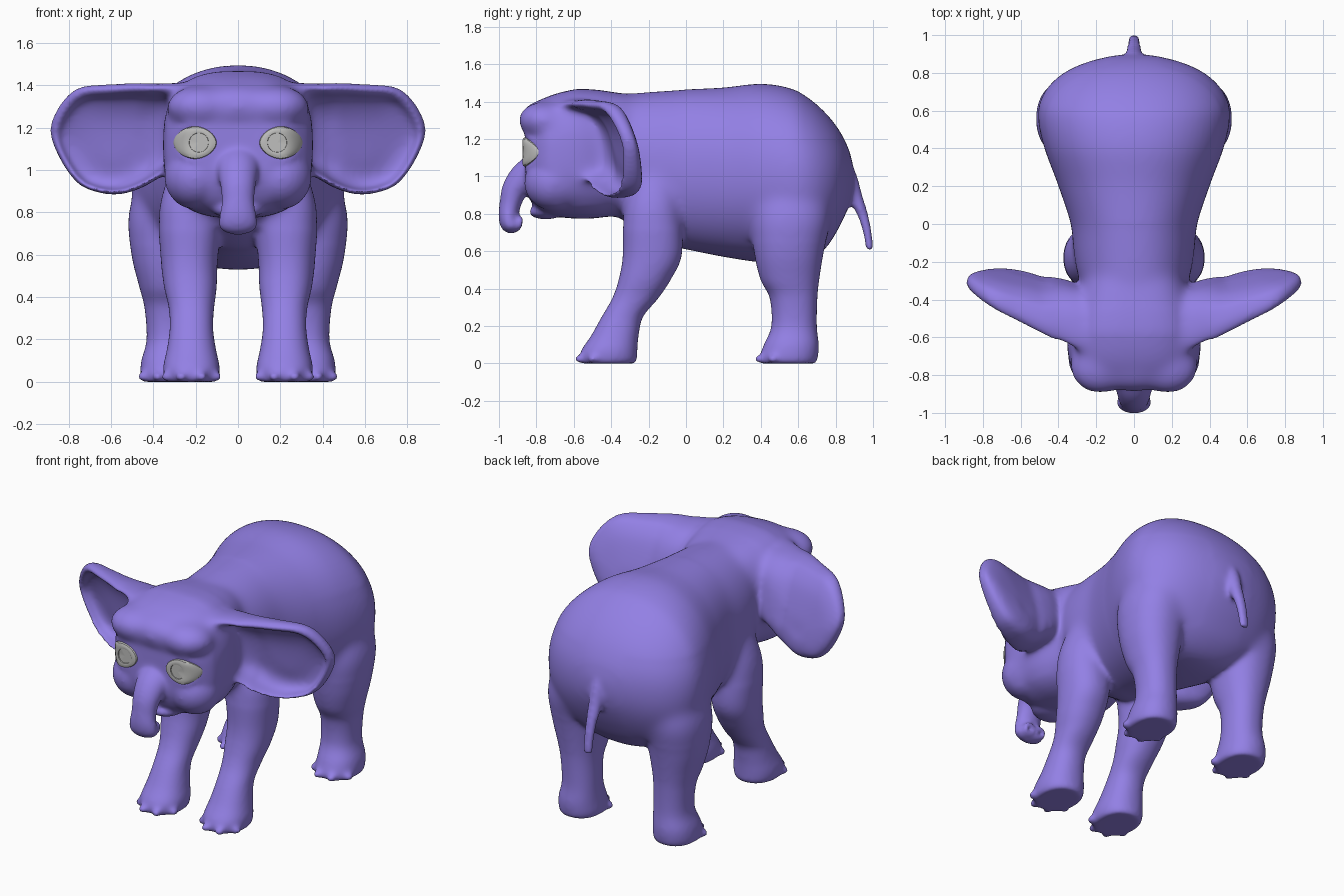
import bpy, bmesh, math
from mathutils import Vector, Matrix

if "Cube" in bpy.data.objects:
    bpy.data.objects.remove(bpy.data.objects["Cube"])

TAU = 2 * math.pi


def material(name, rgb):
    m = bpy.data.materials.new(name)
    m.diffuse_color = (*rgb, 1)
    m.use_nodes = True
    m.node_tree.nodes["Principled BSDF"].inputs["Base Color"].default_value = m.diffuse_color
    return m


purple = material("purple skin", (0.29, 0.215, 0.78))
grey = material("eye grey", (0.52, 0.52, 0.51))


def spline(rows, n=8, closed=False):
    """Catmull-Rom interpolation through rows of numbers."""
    out, k = [], len(rows)
    for i in range(k if closed else k - 1):
        ids = [(i + d) % k if closed else min(max(i + d, 0), k - 1) for d in (-1, 0, 1, 2)]
        for j in range(n):
            t = j / n
            out.append([0.5 * (2 * b + (c - a) * t + (2 * a - 5 * b + 4 * c - d) * t * t
                               + (3 * b - a - 3 * c + d) * t ** 3)
                        for a, b, c, d in zip(*(rows[q] for q in ids))])
    return out if closed else out + [list(rows[-1])]


def loft(bm, rings):
    """Skin a row of rings and cap both ends."""
    vs = [[bm.verts.new(p) for p in r] for r in rings]
    n = len(vs[0])
    for a, b in zip(vs, vs[1:]):
        for i in range(n):
            bm.faces.new((a[i], a[(i + 1) % n], b[(i + 1) % n], b[i]))
    bm.faces.new(vs[0])
    bm.faces.new(vs[-1])


def oval(e=2.0, n=72):
    """Unit superellipse points."""
    for i in range(n):
        c, s = math.cos(TAU * i / n), math.sin(TAU * i / n)
        yield (math.copysign(abs(c) ** (2 / e), c), math.copysign(abs(s) ** (2 / e), s))


def trunk_shape(bm, rows, e):
    # rows: y, half width, bottom z, top z
    loft(bm, [[(w * a, y, (zb + zt) / 2 + (zt - zb) / 2 * b) for a, b in oval(e)]
              for y, w, zb, zt in spline(rows)])


def leg_shape(bm, rows, side):
    # rows: z, centre x, radius x, centre y, radius y
    loft(bm, [[(side * (x + rx * a), y + ry * b, z) for a, b in oval(2.2)]
              for z, x, rx, y, ry in spline(rows)])


def tube(bm, rows):
    # rows: y, z, radius across x, radius in the side plane
    pts = spline(rows)
    rings = []
    for i, (y, z, rx, r) in enumerate(pts):
        p, q = pts[max(i - 1, 0)], pts[min(i + 1, len(pts) - 1)]
        t = Vector((q[0] - p[0], q[1] - p[1])).normalized()
        rings.append([(rx * a, y - t.y * r * b, z + t.x * r * b) for a, b in oval(n=24)])
    loft(bm, rings)


def blob(bm, centre, radii):
    bmesh.ops.create_uvsphere(bm, u_segments=32, v_segments=20, radius=1,
                              matrix=Matrix.Translation(centre) @ Matrix.Diagonal((*radii, 1)))


def eye_shell(bm, s, rows):
    # rows: blend from iris circle (0) to almond (1), scale, depth
    rings = []
    for mix, k, d in rows:
        ring = []
        for (c, z), (ca, za) in zip(oval(2), oval(1.8)):
            x = (.185 + .05 * k * c) * (1 - mix) + (.203 + .102 * k * ca) * mix
            h = .05 * k * z * (1 - mix) + .077 * k * za * mix
            ring.append((s * x, -.868 + 7.5 * max(0, x - .205) ** 2 + d, 1.13 + h))
        rings.append(ring)
    loft(bm, rings)


def finish(bm, name, mat):
    bmesh.ops.recalc_face_normals(bm, faces=bm.faces)
    me = bpy.data.meshes.new(name)
    bm.to_mesh(me)
    bm.free()
    ob = bpy.data.objects.new(name, me)
    bpy.context.collection.objects.link(ob)
    me.materials.append(mat)
    bpy.ops.object.select_all(action='DESELECT')
    ob.select_set(True)
    bpy.context.view_layer.objects.active = ob
    return ob


skin = bmesh.new()

# Torso and rump
trunk_shape(skin, [(-.50, .18, .90, 1.38), (-.40, .24, .82, 1.43), (-.28, .295, .72, 1.445),
                   (-.15, .32, .64, 1.455), (0, .335, .61, 1.465), (.2, .40, .57, 1.475),
                   (.4, .475, .54, 1.495), (.56, .51, .53, 1.47), (.66, .495, .55, 1.415),
                   (.75, .435, .62, 1.335), (.82, .34, .73, 1.245), (.87, .21, .84, 1.145),
                   (.895, .08, .93, 1.05)], 2.15)

# Head, forehead, lower lip
trunk_shape(skin, [(-.86, .18, .96, 1.30), (-.845, .23, .90, 1.34), (-.80, .295, .83, 1.395),
                   (-.72, .345, .79, 1.435), (-.6, .355, .775, 1.465), (-.5, .34, .775, 1.465),
                   (-.38, .30, .79, 1.45), (-.28, .26, .80, 1.43), (-.15, .18, .85, 1.39)], 2.8)
blob(skin, (0, -.75, 1.30), (.25, .14, .11))
blob(skin, (0, -.75, .81), (.12, .09, .04))

# Trunk with curled tip, tail
tube(skin, [(-.78, 1.04, .12, .10), (-.86, .995, .10, .085), (-.915, .93, .085, .07),
            (-.94, .85, .078, .058), (-.95, .785, .088, .053), (-.94, .742, .094, .048),
            (-.90, .745, .08, .038)])
tube(skin, [(.82, 1.10, .06, .05), (.87, .98, .05, .05), (.905, .89, .042, .04),
            (.94, .81, .037, .030), (.968, .71, .034, .024), (.983, .605, .03, .02)])

FRONT_LEG = [(1.12, .20, .07, -.16, .09), (.95, .215, .125, -.17, .13), (.8, .225, .15, -.18, .155),
             (.58, .23, .135, -.18, .158), (.45, .225, .125, -.22, .14), (.35, .22, .108, -.27, .124),
             (.25, .22, .103, -.34, .111), (.15, .22, .117, -.38, .127), (.07, .22, .134, -.41, .15),
             (.02, .22, .13, -.415, .152), (0, .22, .12, -.415, .142)]
REAR_LEG = [(1.05, .28, .15, .57, .16), (.8, .325, .192, .56, .215), (.6, .335, .168, .55, .187),
            (.45, .33, .137, .555, .158), (.35, .325, .117, .575, .128), (.2, .32, .112, .578, .122),
            (.1, .33, .127, .563, .147), (.03, .33, .132, .548, .157), (0, .33, .122, .548, .147)]
EAR = spline([(.24, 1.08), (.22, 1.38), (.42, 1.41), (.6, 1.405), (.75, 1.39), (.84, 1.31),
              (.888, 1.19), (.845, 1.06), (.765, .945), (.68, .90), (.57, .885), (.46, .915),
              (.33, .99)], 6, closed=True)
# Ear section: outline scale, depth behind the front rim
EAR_SECTION = spline([(.05, .12), (.5, .12), (.78, .085), (.87, .02), (.94, 0), (1, .045),
                      (.98, .10), (.92, .14), (.7, .18), (.3, .20), (.05, .20)], 4)

for s in (-1, 1):
    # Legs and toes
    for rows, x, y in ((FRONT_LEG, .22, -.415), (REAR_LEG, .33, .548)):
        leg_shape(skin, rows, s)
        for deg in (-60, -21, 21, 60):
            a = math.radians(deg)
            blob(skin, (s * (x + .134 * math.sin(a)), y - .162 * math.cos(a), .024),
                 (.028, .03, .024))
    # Dished ears, thinning toward the tip
    rings = []
    for k, d in EAR_SECTION:
        ring = []
        for px, pz in EAR:
            x, z = .6 + (px - .6) * k, 1.15 + (pz - 1.15) * k - .1 * (1 - k)
            thin = 1.35 - 1.5 * (x - .35) + 2 * max(0, .48 - x)
            ring.append((s * x, -.65 + .5 * (x - .35) + .22 * (1.38 - z) + d * thin, z))
        rings.append(ring)
    loft(skin, rings)
    # Brow, cheek, eye socket
    blob(skin, (s * .18, -.76, 1.30), (.16, .14, .10))
    blob(skin, (s * .20, -.70, .965), (.15, .165, .15))
    eye_shell(skin, s, [(1, .1, .03), (1, .8, .03), (1, 1.08, .004), (1, 1.25, .012), (1, 1.4, .06),
                        (1, 1.3, .12)])
    # Nostril rim at the trunk tip
    tilt = Matrix.Translation((s * .04, -.89, .747)) @ Matrix.Rotation(math.radians(75), 4, 'X')
    for i in range(16):
        c, n = math.cos(TAU * i / 16), math.sin(TAU * i / 16)
        blob(skin, tilt @ Vector((.028 * c, .028 * n, 0)), (.014, .02, .014))

# Fuse all skin parts into one soft surface
body = finish(skin, "elephant_body", purple)
re = body.modifiers.new("fuse", 'REMESH')
re.mode, re.voxel_size, re.use_smooth_shade = 'VOXEL', 0.012, True
bpy.ops.object.modifier_apply(modifier="fuse")

# Blend joints: ear roots, neck, brow, shoulders and hips
joint = body.vertex_groups.new(name="joints")
for v in body.data.vertices:
    x, y, z = abs(v.co.x), v.co.y, v.co.z
    ear_root = .24 < x < .42 and -.72 < y < -.2 and z > .85
    neck = x < .42 and -.45 < y < 0 and z > .72
    brow = x < .4 and y < -.6 and z > 1.22
    hips = y > .2 and .65 < z < 1.2 and x > .15
    if ear_root or neck or brow or hips:
        joint.add([v.index], 1.0, 'REPLACE')
for name, count, group in (("blend", 70, "joints"), ("soften", 14, "")):
    sm = body.modifiers.new(name, 'SMOOTH')
    sm.factor, sm.iterations, sm.vertex_group = 0.5, count, group
    bpy.ops.object.modifier_apply(modifier=name)
bpy.ops.object.shade_smooth()

# Eyes: almond shells wrapped round the face with a sunken iris
for s, name in ((-1, "right_eye"), (1, "left_eye")):
    bm = bmesh.new()
    eye_shell(bm, s, [(0, .05, 0), (0, .9, 0), (0, .92, -.006), (0, 1, -.007), (.5, 1, -.006),
                      (.9, 1, -.002), (1, 1, .004), (1, .98, .03)])
    finish(bm, name, grey)
    bpy.ops.object.shade_smooth_by_angle(angle=math.radians(35))
